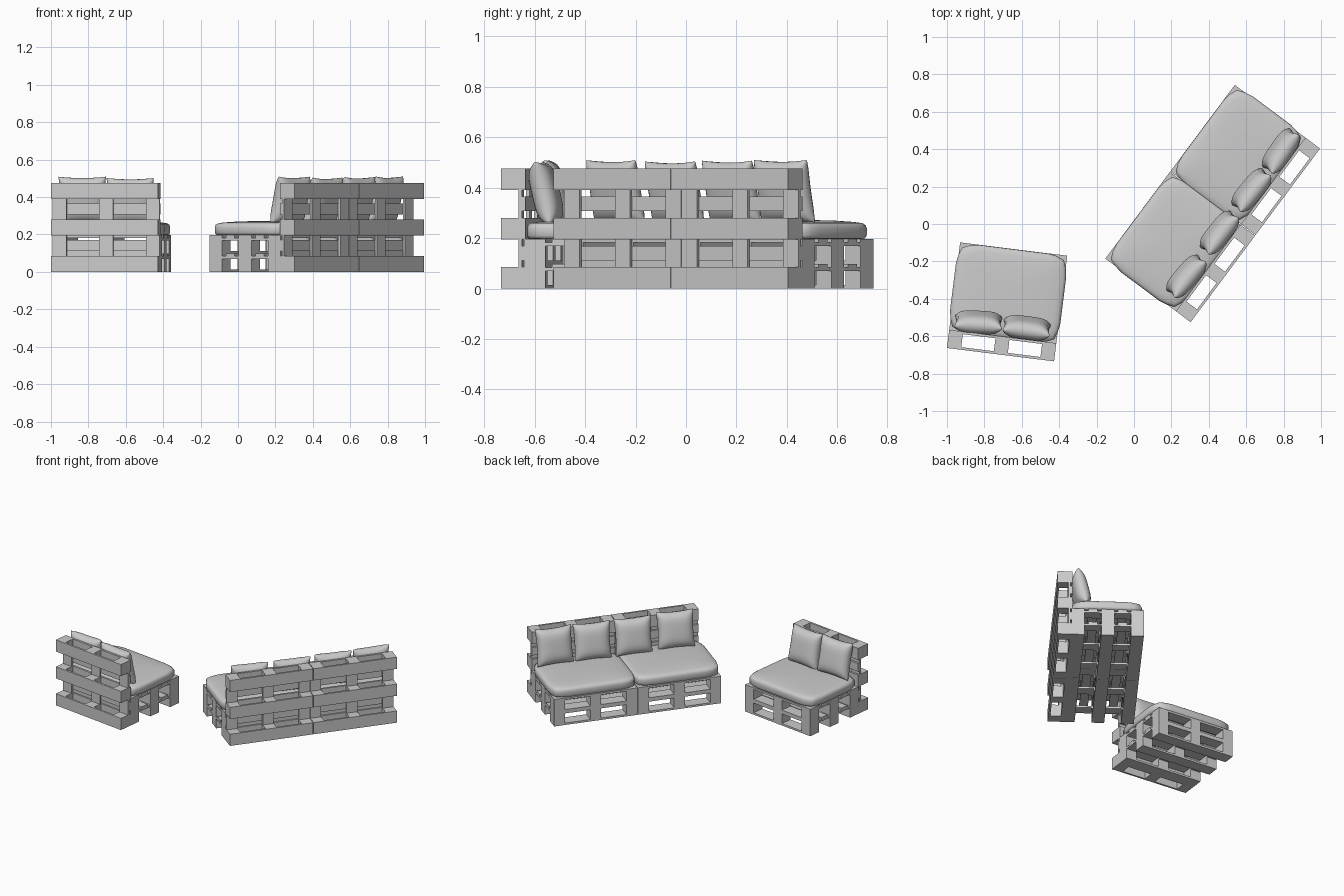
import bpy, bmesh, math
from mathutils import Matrix, Vector

if "Cube" in bpy.data.objects:
    bpy.data.objects.remove(bpy.data.objects["Cube"])

W, D, H = 0.577, 0.476, 0.098      # pallet length, depth, thickness
B, T = 0.075, 0.014                # block length, board thickness
S = 0.085                          # runner / block depth


def finish(bm, name, mat, smooth=None):
    bmesh.ops.recalc_face_normals(bm, faces=bm.faces[:])
    me = bpy.data.meshes.new(name)
    bm.to_mesh(me)
    bm.free()
    ob = bpy.data.objects.new(name, me)
    bpy.context.collection.objects.link(ob)
    ob.matrix_world = mat
    if smooth:
        bpy.ops.object.select_all(action='DESELECT')
        ob.select_set(True)
        bpy.context.view_layer.objects.active = ob
        bpy.ops.object.shade_smooth_by_angle(angle=math.radians(smooth))
    return ob


def board(bm, x0, x1, y0, y1, z0, z1):
    m = (Matrix.Translation(((x0 + x1) / 2, (y0 + y1) / 2, (z0 + z1) / 2))
         @ Matrix.Diagonal((x1 - x0, y1 - y0, z1 - z0, 1)))
    bmesh.ops.create_cube(bm, size=1, matrix=m)


def pallet(name, mat):
    bm = bmesh.new()
    xs = [0, (W - B) / 2, W - B]
    ys = [0, (D - S) / 2, D - S]
    for y in ys:                                   # bottom runners and blocks
        board(bm, 0, W, y, y + S, 0, T)
        for x in xs:
            board(bm, x, x + B, y, y + S, T, H - 2 * T)
    for x in xs:                                   # cross boards
        board(bm, x, x + B, 0, D, H - 2 * T, H - T)
    widths = [S, 0.058, S, 0.058, S]               # deck boards
    gap = (D - sum(widths)) / 4
    y = 0
    for w in widths:
        board(bm, 0, W, y, y + w, H - T, H)
        y += w + gap
    finish(bm, name, mat)


def seat_cushion(name, mat):
    # cut-corner outline lofted through rings (scale, height)
    hx, hy = 0.297, 0.238
    c, outline = 0.065, []
    corner = [(hx, hy - c * 1.7), (hx - .008, hy - c), (hx - c * .35, hy - c * .38),
              (hx - c, hy - .007), (hx - c * 1.7, hy)]
    for sx, sy, flip in ((1, 1, 0), (-1, 1, 1), (-1, -1, 0), (1, -1, 1)):
        pts = corner[::-1] if flip else corner
        a = [(sx * px, sy * py) for px, py in pts]
        outline += a
    rings = [(.94, 0), (.98, .003), (1, .014), (1.0, .043), (.985, .056),
             (.95, .063), (.86, .068), (.65, .073), (.35, .076)]
    bm = bmesh.new()
    loops = [[bm.verts.new((px * s, py * s, z)) for px, py in outline] for s, z in rings]
    n = len(outline)
    for a, b in zip(loops, loops[1:]):
        for i in range(n):
            bm.faces.new((a[i], a[(i + 1) % n], b[(i + 1) % n], b[i]))
    bm.faces.new(loops[0][::-1])
    top = bm.verts.new((0, 0, .077))
    for i in range(n):
        bm.faces.new((loops[-1][i], loops[-1][(i + 1) % n], top))
    finish(bm, name, mat, 60)


def pillow(name, mat, size=0.255, thick=0.102):
    # two puffed grids sewn together along a pinched edge
    bm = bmesh.new()
    for side in (1, -1):
        g = bmesh.ops.create_grid(bm, x_segments=16, y_segments=16, size=1)
        for v in g['verts']:
            u, w = v.co.x, v.co.y
            u, w = math.sin(u * math.pi / 2), math.sin(w * math.pi / 2)
            puff = max(0, (1 - u ** 4) * (1 - w ** 4)) ** 0.5
            v.co = Vector((u * (1 - .07 * (1 - w * w)) * size / 2,
                           side * puff * thick / 2,
                           w * (1 - .07 * (1 - u * u)) * size / 2))
    bmesh.ops.remove_doubles(bm, verts=bm.verts[:], dist=1e-5)
    finish(bm, name, mat, 80)


def module(name, place):
    # two stacked base pallets, one upright pallet, one seat cushion
    for i, level in enumerate(("lower", "upper")):
        pallet(f"{name}_{level}_base_pallet", place @ Matrix.Translation((0, H - .005, i * H)))
    pallet(f"{name}_back_pallet", place @ Matrix.Translation((W, 0, 0))
           @ Matrix.Rotation(math.pi, 4, 'Z') @ Matrix.Rotation(math.pi / 2, 4, 'X'))
    seat_cushion(f"{name}_seat_cushion",
                 place @ Matrix.Translation((W / 2, H + .232, 2 * H)))


def add_pillows(name, place, spots):
    for i, (x, y, z, lean, turn) in enumerate(spots):
        pillow(f"{name}_pillow_{i + 1}", place @ Matrix.Translation((x, y, z))
               @ Matrix.Rotation(math.radians(turn), 4, 'Z')
               @ Matrix.Rotation(math.radians(lean), 4, 'X'))


def frame(x, y, deg):
    return Matrix.Translation((x, y, 0)) @ Matrix.Rotation(math.radians(deg), 4, 'Z')


# armchair
chair = frame(-1.0, -0.663, -7.1)
module("armchair", chair)
add_pillows("armchair", chair, [(.150, .157, .385, 13, 4), (.410, .16, .378, 13, 0)])

# two-part sofa
sofa = frame(0.303, -0.525, 53.3)
module("sofa_left", sofa)
module("sofa_right", sofa @ Matrix.Translation((W + .004, 0, 0)))
add_pillows("sofa", sofa, [(.183, .165, .385, 13, -4), (.476, .163, .380, 13, -2),
                           (.760, .161, .383, 13, -3), (1.022, .160, .386, 13, 2)])
